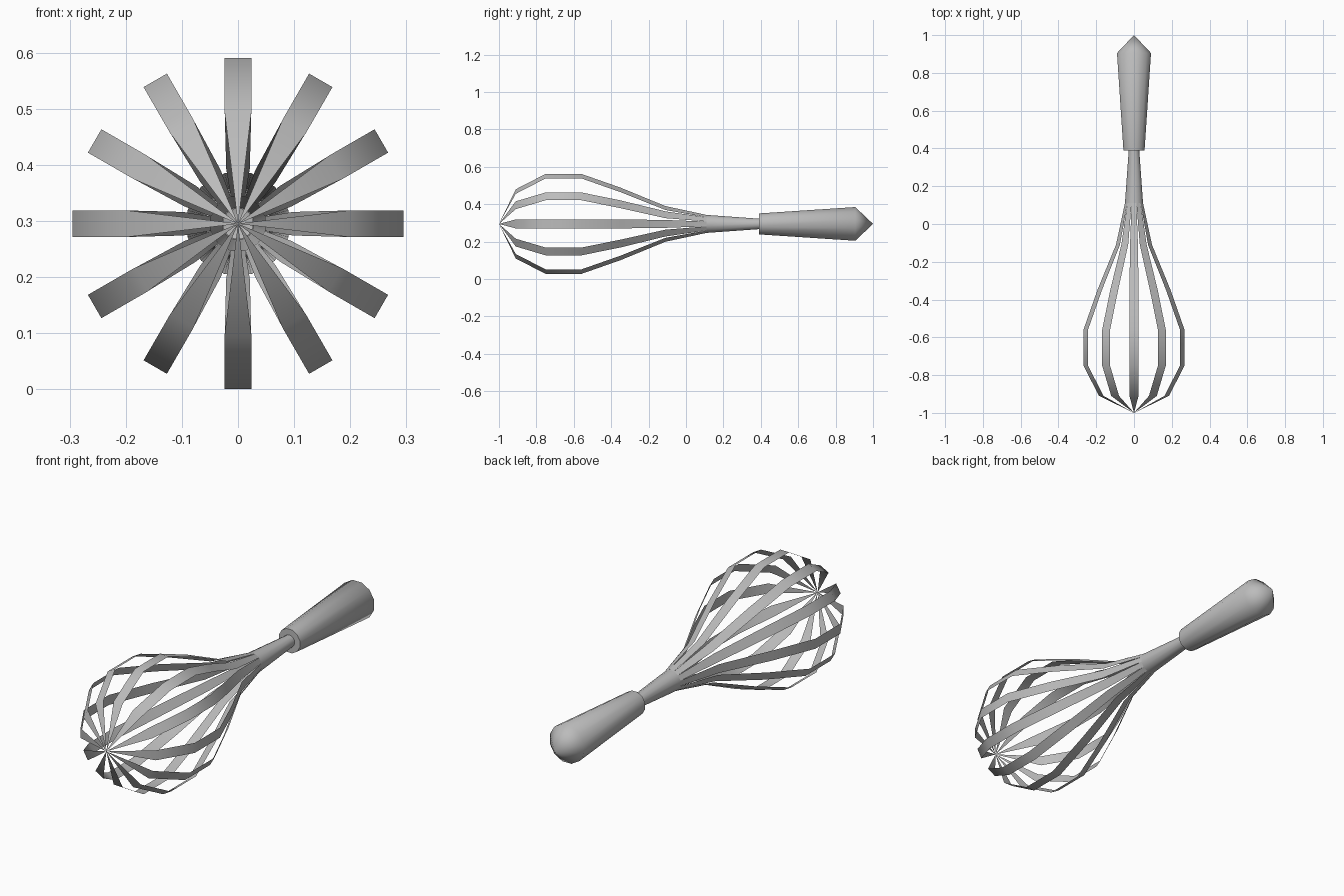
import bpy
import bmesh
from math import cos, sin, tan, pi, radians

if "Cube" in bpy.data.objects:
    bpy.data.objects.remove(bpy.data.objects["Cube"], do_unlink=True)

SIDES = 12
AXIS_Z = 0.295
STEP = 2 * pi / SIDES

metal = bpy.data.materials.new("brushed_grey_metal")
metal.use_nodes = True
GREY = (0.5, 0.5, 0.5, 1)
metal.diffuse_color = GREY
metal.node_tree.nodes["Principled BSDF"].inputs["Base Color"].default_value = GREY


def finish(name, bm, angle):
    """Turn a bmesh into a smooth-shaded object."""
    bmesh.ops.remove_doubles(bm, verts=bm.verts, dist=1e-5)
    mesh = bpy.data.meshes.new(name)
    bm.to_mesh(mesh)
    bm.free()
    mesh.materials.append(metal)
    obj = bpy.data.objects.new(name, mesh)
    bpy.context.collection.objects.link(obj)
    bpy.ops.object.select_all(action="DESELECT")
    obj.select_set(True)
    bpy.context.view_layer.objects.active = obj
    bpy.ops.object.shade_smooth_by_angle(angle=radians(angle))


def add_strip(bm, index, stations):
    """Add a flat band along y; each station is (y, distance from axis, width)."""
    a = index * STEP
    rows = []
    for y, r, w in stations:
        rows.append([bm.verts.new((r * cos(a) - s * sin(a), y,
                                   AXIS_Z + r * sin(a) + s * cos(a)))
                     for s in (-w / 2, w / 2)])
    for p, q in zip(rows, rows[1:]):
        bm.faces.new((p[0], p[1], q[1], q[0]))


def lathe(name, profile, angle):
    """Twelve-sided body, made of bands whose edges meet."""
    bm = bmesh.new()
    stations = [(y, r, 2 * r * tan(STEP / 2)) for y, r in profile]
    for i in range(SIDES):
        add_strip(bm, i, stations)
    bmesh.ops.remove_doubles(bm, verts=bm.verts, dist=1e-5)
    bmesh.ops.dissolve_degenerate(bm, edges=bm.edges, dist=1e-6)
    bmesh.ops.recalc_face_normals(bm, faces=bm.faces)
    finish(name, bm, angle)


# Balloon of twelve thin bands, meeting at the front tip
band = [(-1, 0, 0.0004), (-0.91, 0.2, 0.048), (-0.75, 0.295, 0.048),
        (-0.56, 0.295, 0.048), (-0.35, 0.21, 0.048), (-0.11, 0.098, 0.042),
        (0.11, 0.048, 0.0257)]
for i in range(SIDES):
    bm = bmesh.new()
    add_strip(bm, i, band)
    finish(f"whisk_band_{i + 1}", bm, 40)

# Neck where the bands join into a tube
lathe("neck", [(0.11, 0.048), (0.39, 0.028), (0.42, 0.028)], 40)

# Handle with a collar face and a pointed end
lathe("handle", [(0.39, 0.026), (0.39, 0.056), (0.905, 0.09), (1, 0)], 50)
